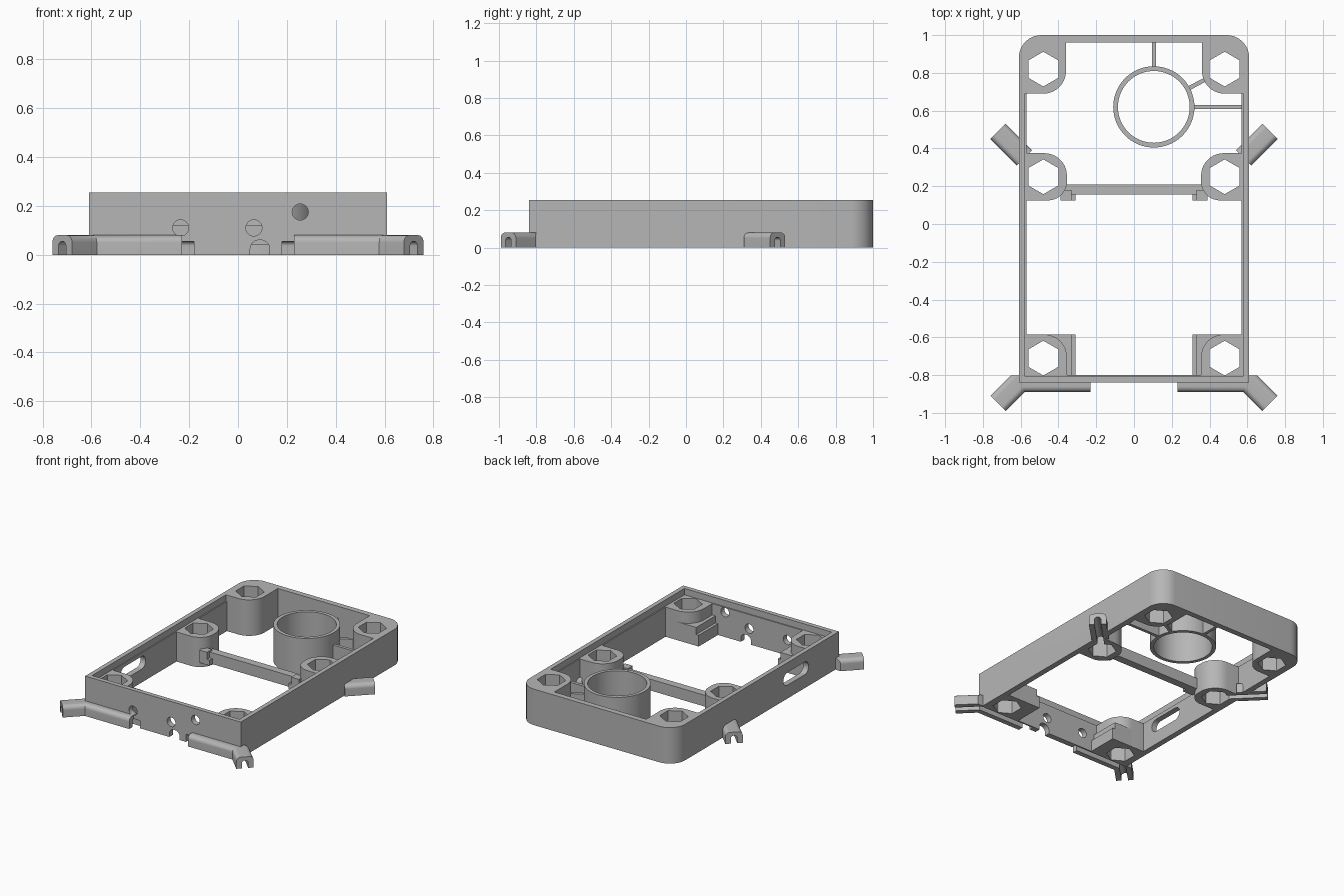
import bpy, bmesh, math
from mathutils import Vector

cube = bpy.data.objects.get("Cube")
if cube:
    bpy.data.objects.remove(cube, do_unlink=True)

grey = bpy.data.materials.new("plain grey")
grey.use_nodes = True
colour = (0.47, 0.47, 0.47, 1)
grey.diffuse_color = colour
grey.node_tree.nodes["Principled BSDF"].inputs["Base Color"].default_value = colour

TOP, LID = 0.255, 0.21   # rim height and lid ledge height


def make(name, bm):
    bmesh.ops.recalc_face_normals(bm, faces=bm.faces)
    mesh = bpy.data.meshes.new(name)
    bm.to_mesh(mesh)
    bm.free()
    mesh.materials.append(grey)
    obj = bpy.data.objects.new(name, mesh)
    bpy.context.scene.collection.objects.link(obj)
    return obj


def prism(name, outline, z0, z1):
    bm = bmesh.new()
    face = bm.faces.new([bm.verts.new((x, y, z0)) for x, y in outline])
    new = bmesh.ops.extrude_face_region(bm, geom=[face])["geom"]
    bmesh.ops.translate(bm, vec=(0, 0, z1 - z0),
                        verts=[v for v in new if isinstance(v, bmesh.types.BMVert)])
    return make(name, bm)


def circle(cx, cy, r, n, start=0.0):
    return [(cx + r * math.cos(start + math.tau * i / n),
             cy + r * math.sin(start + math.tau * i / n)) for i in range(n)]


def rounded(x0, x1, y0, y1, radii=(0, 0, 0, 0), side=1):
    """Rectangle with corner radii in order: x0y0, x1y0, x1y1, x0y1."""
    pts = []
    corners = [(x0, y0, 1, 1), (x1, y0, -1, 1), (x1, y1, -1, -1), (x0, y1, 1, -1)]
    for k, ((x, y, dx, dy), r) in enumerate(zip(corners, radii)):
        if r == 0:
            pts.append((x * side, y))
            continue
        for i in range(11):
            a = math.pi + (k + i / 10) * math.pi / 2
            pts.append(((x + dx * r + r * math.cos(a)) * side, y + dy * r + r * math.sin(a)))
    return pts


def box(name, x0, x1, y0, y1, z0, z1):
    return prism(name, rounded(x0, x1, y0, y1), z0, z1)


def sweep(name, profile, path):
    """Sweep a (sideways, z) profile along a flat path with mitred bends."""
    pts = [Vector(p) for p in path]
    dirs = [(b - a).normalized() for a, b in zip(pts, pts[1:])]
    bm = bmesh.new()
    rings = []
    for i, p in enumerate(pts):
        a, b = dirs[max(i - 1, 0)], dirs[min(i, len(dirs) - 1)]
        normal = Vector((-a.y - b.y, a.x + b.x)).normalized()
        normal /= normal.dot(Vector((-a.y, a.x)))
        rings.append([bm.verts.new((p.x + normal.x * u, p.y + normal.y * u, z)) for u, z in profile])
    for r, s in zip(rings, rings[1:]):
        for i in range(len(r)):
            j = (i + 1) % len(r)
            bm.faces.new((r[i], r[j], s[j], s[i]))
    bm.faces.new(rings[0])
    bm.faces.new(rings[-1])
    return make(name, bm)


def cut(obj, *cutters):
    for c in cutters:
        mod = obj.modifiers.new("cut", "BOOLEAN")
        mod.operation, mod.solver, mod.object = "DIFFERENCE", "EXACT", c
    graph = bpy.context.evaluated_depsgraph_get()
    mesh = bpy.data.meshes.new_from_object(obj.evaluated_get(graph))
    obj.modifiers.clear()
    obj.data = mesh
    for c in cutters:
        bpy.data.objects.remove(c, do_unlink=True)


def tunnel(width, height, z0):
    return rounded(-width / 2, width / 2, z0, height, (0, 0, width * 0.45, width * 0.45))


# Cable arm paths: side arms are straight, front arms bend along the front wall
CLIP = rounded(-0.057, 0.057, 0, 0.08, (0, 0, 0.03, 0.03))
SLOT = tunnel(0.042, 0.055, -0.02)


def arm_path(kind, s, extra=0.0):
    if kind == "side":
        pts = [(0.58 - extra, 0.35 - extra), (0.72 + extra, 0.49 + extra)]
    else:
        pts = [(0.23 - extra, -0.832), (0.602, -0.832), (0.72 + extra, -0.95 - extra)]
    return [(x * s, y) for x, y in pts]


def slot(kind, s):
    return sweep("slot_cutter", SLOT, arm_path(kind, s, 0.05))


# Outer frame with cavity, lid ledge, cable tunnels, wire holes and side slot
frame = prism("frame", rounded(-0.61, 0.61, -0.84, 1.0, (0, 0, 0.12, 0.12)), 0, TOP)
cutters = [
    prism("cavity", rounded(-0.57, 0.57, -0.80, 0.96, (0, 0, 0.08, 0.08)), -0.1, 0.4),
    box("lid_ledge", -0.578, 0.578, -0.808, 0.70, LID, 0.4),
    sweep("wire_arch", tunnel(0.08, 0.06, -0.02), [(0.09, -0.9), (0.09, -0.75)]),
    sweep("side_slot", rounded(-0.14, 0.14, 0.095, 0.185, (0.044,) * 4),
          [(-0.7, -0.36), (-0.5, -0.36)]),
]
for x, z in ((-0.235, 0.11), (0.065, 0.11), (0.255, 0.175)):
    cutters.append(sweep("wire_hole", circle(0, z, 0.033, 24), [(x, -0.9), (x, -0.75)]))
cutters += [slot(k, s) for k in ("side", "front") for s in (1, -1)]
cut(frame, *cutters)


def hexhole(s, y):
    return prism("hex_cutter", circle(0.48 * s, y, 0.092, 6, math.pi / 6), -0.1, 0.4)


for s, side in ((1, "left"), (-1, "right")):
    # Hexagonal nut bosses
    rear = prism("rear_boss_" + side,
                 rounded(0.36, 0.59, 0.69, 0.98, (0.12, 0, 0.1, 0), s), 0, TOP)
    cut(rear, hexhole(s, 0.82))
    middle = prism("middle_boss_" + side,
                   rounded(0.355, 0.575, 0.125, 0.375, (0.1, 0, 0, 0.12), s), 0, LID)
    cut(middle, hexhole(s, 0.25), slot("side", s))
    front = prism("front_boss_" + side,
                  rounded(0.355, 0.575, -0.805, -0.585, (0, 0, 0, 0.12), s), 0, LID)
    cut(front, hexhole(s, -0.71), slot("front", s))

    # Stepped board rails beside the front and middle bosses
    for label, x0, z1 in (("upper", 0.33, 0.13), ("lower", 0.31, 0.08)):
        rail = prism(f"front_rail_{label}_{side}",
                     rounded(x0, 0.575, -0.805, -0.585, side=s), 0, z1)
        cut(rail, hexhole(s, -0.71), slot("front", s))
        prism(f"middle_rail_{label}_{side}",
              rounded(x0, 0.39, 0.125, 0.18, side=s), 0.04, z1)

    # Cable arms with a tunnel underneath
    arm = sweep("side_arm_" + side, CLIP, arm_path("side", s))
    cut(arm, slot("side", s))
    arm = sweep("front_arm_" + side, CLIP, arm_path("front", s))
    cut(arm, slot("front", s), box("inside_trim", -1, 1, -0.801, 0, -0.1, 0.3))

# Cross bar between the middle bosses
box("cross_bar", -0.37, 0.37, 0.155, 0.21, 0.04, 0.12)

# Round holder and its three ribs
RX, RY = 0.105, 0.62
holder = prism("round_holder", circle(RX, RY, 0.215, 64), 0, TOP)
cut(holder, prism("holder_bore", circle(RX, RY, 0.19, 64), -0.1, 0.4))
RIB = rounded(-0.011, 0.011, 0, 0.17)
for name, angle, length in (("rear_rib", 90, 0.35), ("corner_rib", 28, 0.32), ("side_rib", 0, 0.475)):
    d = Vector((math.cos(math.radians(angle)), math.sin(math.radians(angle))))
    c = Vector((RX, RY))
    sweep(name, RIB, [c + d * 0.2, c + d * length])

# Smooth the round walls, keep the edges sharp
bpy.ops.object.select_all(action="DESELECT")
for obj in bpy.context.scene.objects:
    if obj.type == "MESH":
        obj.select_set(True)
        bpy.context.view_layer.objects.active = obj
bpy.ops.object.shade_smooth_by_angle(angle=math.radians(30))
